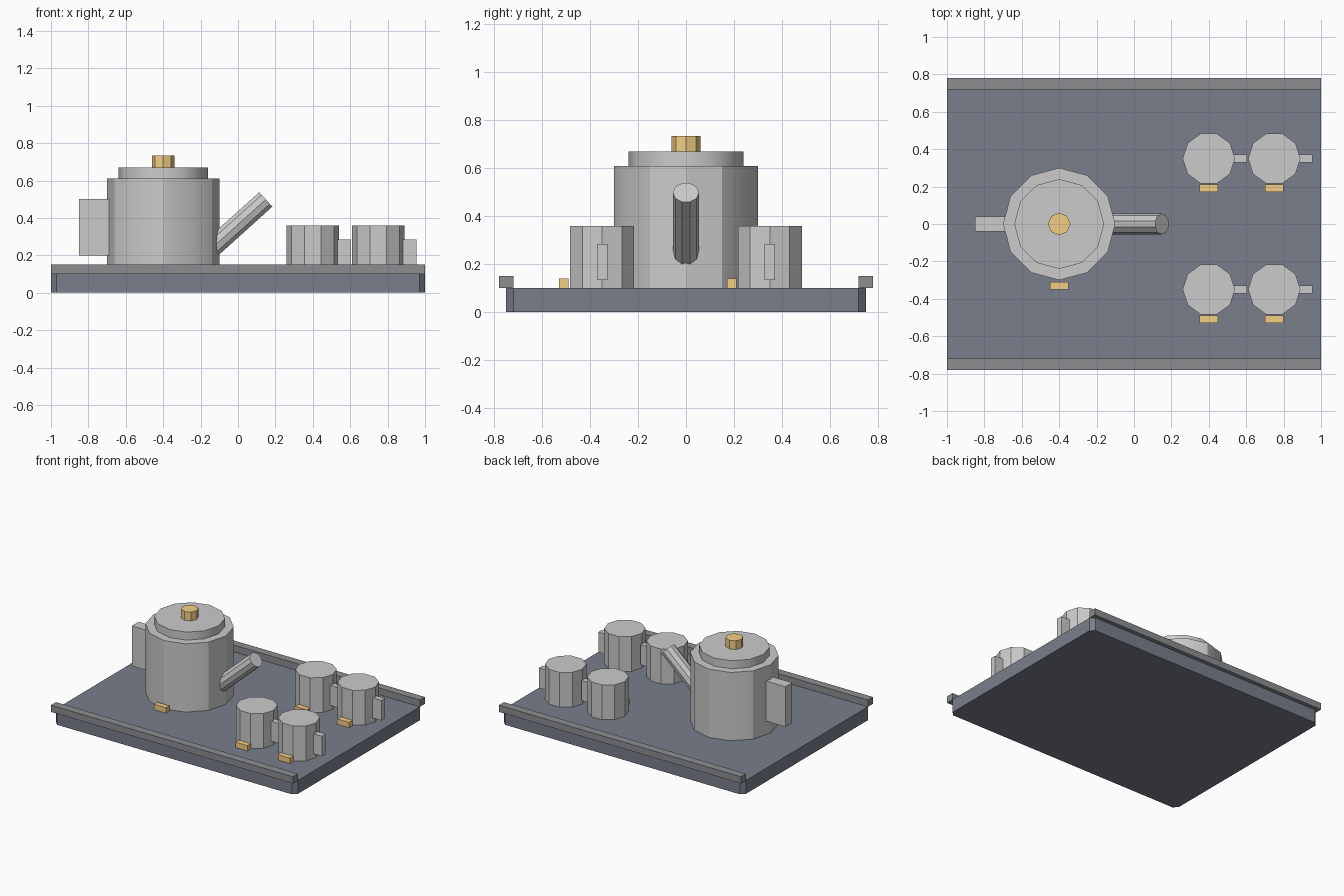
import bpy, bmesh, math

if "Cube" in bpy.data.objects:
    bpy.data.objects.remove(bpy.data.objects["Cube"])


def material(name, rgb):
    m = bpy.data.materials.new(name)
    m.diffuse_color = (*rgb, 1)
    m.use_nodes = True
    m.node_tree.nodes["Principled BSDF"].inputs["Base Color"].default_value = m.diffuse_color
    return m


SLATE = material("slate", (0.19, 0.21, 0.26))
DARK = material("dark_grey", (0.26, 0.27, 0.28))
STEEL = material("steel", (0.6, 0.6, 0.6))
GOLD = material("gold", (0.9, 0.62, 0.24))


def finish(name, mat):
    ob = bpy.context.object
    ob.name = name
    if mat:
        ob.data.materials.append(mat)
    return ob


def box(name, lo, hi, mat=None):
    bpy.ops.mesh.primitive_cube_add(size=1, location=[(a + b) / 2 for a, b in zip(lo, hi)])
    ob = finish(name, mat)
    ob.scale = [b - a for a, b in zip(lo, hi)]
    bpy.ops.object.transform_apply(location=False, rotation=False, scale=True)
    return ob


def prism(name, sides, r, x, y, z0, z1, mat=None, turn=0.0):
    bpy.ops.mesh.primitive_cylinder_add(vertices=sides, radius=r, depth=z1 - z0,
                                        location=(x, y, (z0 + z1) / 2), rotation=(0, 0, turn))
    return finish(name, mat)


# Tray with clipped vertical corners
tray = box("tray", (-1, -0.75, 0), (1, 0.75, 0.10), SLATE)
bm = bmesh.new()
bm.from_mesh(tray.data)
uprights = [e for e in bm.edges if abs(e.verts[0].co.z - e.verts[1].co.z) > 0.05]
bmesh.ops.bevel(bm, geom=uprights, offset=0.03, segments=1, affect='EDGES')
bm.to_mesh(tray.data)
bm.free()

# Rails along the long sides
for side, s in (("front", -1), ("back", 1)):
    box(side + "_rail", (-1, s * 0.75 - 0.03, 0.10), (1, s * 0.75 + 0.03, 0.15), DARK)

# Pot body, lid and knob
PX = -0.4
prism("pot_body", 12, 0.30, PX, 0, 0.10, 0.61, STEEL)
bpy.ops.object.shade_smooth_by_angle()
prism("pot_lid", 12, 0.24, PX, 0, 0.61, 0.67)
bpy.ops.object.shade_smooth_by_angle()
prism("lid_knob", 8, 0.06, PX, 0, 0.67, 0.735, GOLD)

# Pot handle and tag
box("pot_handle", (-0.85, -0.04, 0.20), (-0.67, 0.04, 0.50))
box("pot_tag", (PX - 0.05, -0.35, 0.10), (PX + 0.05, -0.31, 0.14), GOLD)

# Slanted spout, its root buried in the pot
tilt = math.radians(42)
spout = prism("spout", 10, 0.055, 0, 0, -0.2, 0.2, STEEL)
spout.location = (0.0, 0, 0.365)
spout.rotation_euler = (0, math.pi / 2 - tilt, 0)

# Four cups, each with handle and tag
for i, (x, y) in enumerate([(x, y) for y in (-0.35, 0.35) for x in (0.40, 0.75)], 1):
    prism(f"cup_{i}", 10, 0.14, x, y, 0.10, 0.36, STEEL, math.pi / 2)
    box(f"cup_handle_{i}", (x + 0.125, y - 0.022, 0.135), (x + 0.205, y + 0.022, 0.285), STEEL)
    box(f"cup_tag_{i}", (x - 0.05, y - 0.18, 0.10), (x + 0.05, y - 0.14, 0.14), GOLD)
